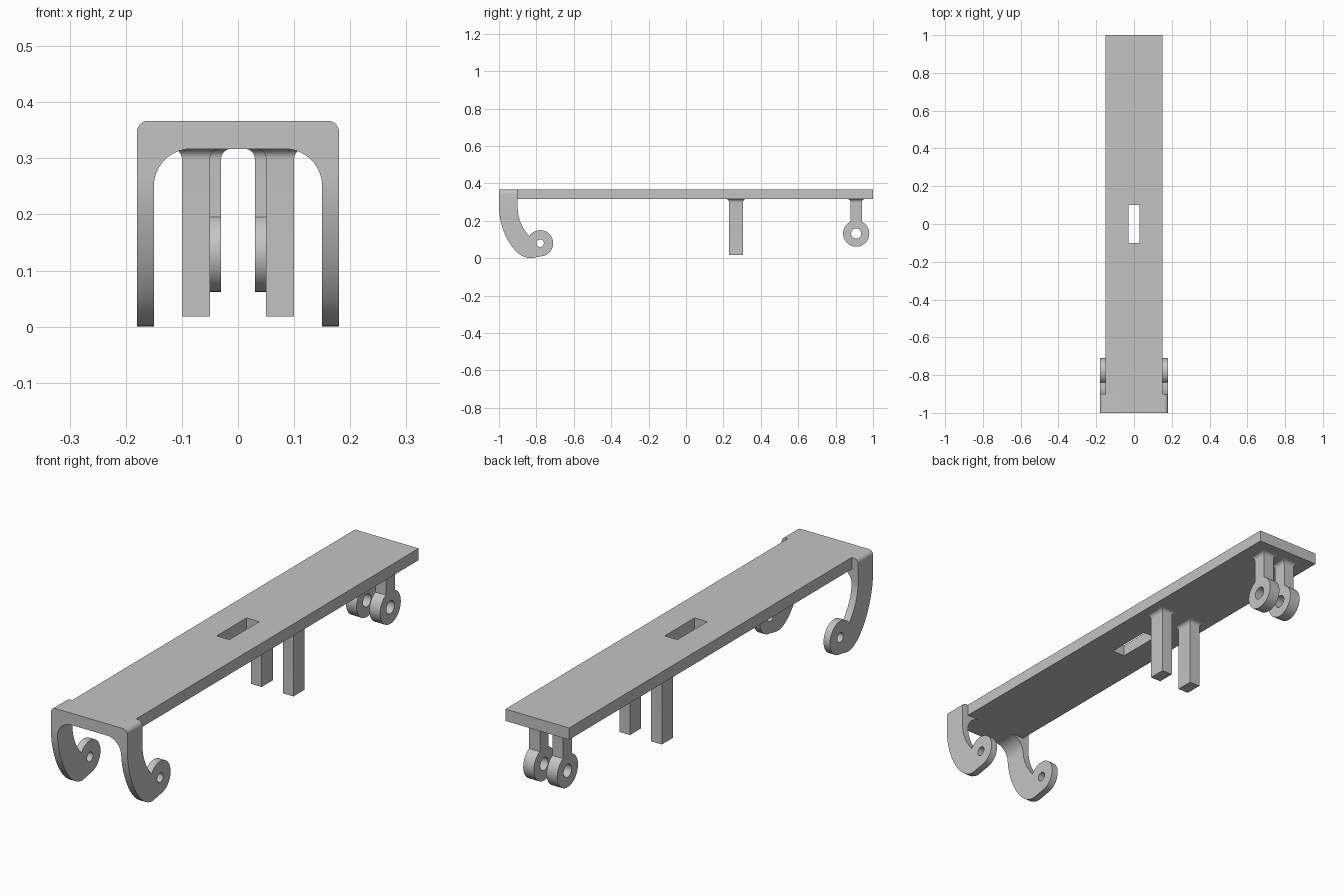
import bpy, bmesh, math
from mathutils import Vector

cube = bpy.data.objects.get("Cube")
if cube:
    bpy.data.objects.remove(cube, do_unlink=True)

GREY = (0.55, 0.55, 0.55, 1)
mat = bpy.data.materials.new("plain grey")
mat.use_nodes = True
mat.diffuse_color = GREY
mat.node_tree.nodes["Principled BSDF"].inputs["Base Color"].default_value = GREY

TOP, UNDER = 0.367, 0.317


def finish(name, bm):
    bmesh.ops.recalc_face_normals(bm, faces=bm.faces)
    mesh = bpy.data.meshes.new(name)
    bm.to_mesh(mesh)
    bm.free()
    mesh.materials.append(mat)
    obj = bpy.data.objects.new(name, mesh)
    bpy.context.collection.objects.link(obj)
    return obj


def prism(name, outline, axis, start, end):
    """Extrude a 2D outline along x (outline in yz), y (xz) or z (xy)."""
    place = {"x": lambda a, b: (start, a, b),
             "y": lambda a, b: (a, start, b),
             "z": lambda a, b: (a, b, start)}[axis]
    bm = bmesh.new()
    face = bm.faces.new([bm.verts.new(place(*p)) for p in outline])
    ext = bmesh.ops.extrude_face_region(bm, geom=[face])
    shift = Vector([end - start if a == axis else 0 for a in "xyz"])
    bmesh.ops.translate(bm, vec=shift,
                        verts=[v for v in ext["geom"] if isinstance(v, bmesh.types.BMVert)])
    return finish(name, bm)


def rect(a0, a1, b0, b1):
    return [(a0, b0), (a1, b0), (a1, b1), (a0, b1)]


def arc(ca, cb, r, deg0, deg1, n):
    angles = [math.radians(deg0 + (deg1 - deg0) * i / n) for i in range(n + 1)]
    return [(ca + r * math.cos(t), cb + r * math.sin(t)) for t in angles]


def circle(ca, cb, r, n=48):
    return arc(ca, cb, r, 0, 360, n)[:-1]


def bezier(p0, p1, p2, p3, n=20):
    pts = []
    for i in range(n + 1):
        t = i / n
        s = 1 - t
        pts.append(tuple(s**3 * a + 3 * s * s * t * b + 3 * s * t * t * c + t**3 * d
                         for a, b, c, d in zip(p0, p1, p2, p3)))
    return pts


def activate(obj):
    bpy.ops.object.select_all(action="DESELECT")
    obj.select_set(True)
    bpy.context.view_layer.objects.active = obj


def combine(obj, cutter, operation):
    mod = obj.modifiers.new("cut", "BOOLEAN")
    mod.object, mod.operation, mod.solver = cutter, operation, "EXACT"
    activate(obj)
    bpy.ops.object.modifier_apply(modifier=mod.name)
    bpy.data.objects.remove(cutter, do_unlink=True)


def smooth(obj):
    activate(obj)
    bpy.ops.object.shade_smooth_by_angle(angle=math.radians(30))


def mirror(obj):
    mod = obj.modifiers.new("other side", "MIRROR")
    mod.use_axis[0] = True
    smooth(obj)


def flared_post(name, x0, x1, y0, y1, z0, r=0.018, n=8):
    """Square post whose top spreads into the deck with a concave fillet."""
    levels = [(0, z0)]
    for i in range(n + 1):
        t = math.pi / 2 * i / n
        levels.append((r * (1 - math.cos(t)), UNDER - r + r * math.sin(t)))
    bm = bmesh.new()
    rings = [[bm.verts.new((x, y, z)) for x, y in rect(x0 - g, x1 + g, y0 - g, y1 + g)]
             for g, z in levels]
    for low, high in zip(rings, rings[1:]):
        for i in range(4):
            j = (i + 1) % 4
            bm.faces.new((low[i], low[j], high[j], high[i]))
    bm.faces.new(rings[0])
    bm.faces.new(rings[-1])
    mirror(finish(name, bm))


# Long deck with its slot
deck = prism("deck", rect(-0.15, 0.15, -0.9, 1), "z", UNDER, TOP)
combine(deck, prism("slot_cutter", rect(-0.03, 0.03, -0.1, 0.1), "z", 0.2, 0.5), "DIFFERENCE")

# Front bracket: arch seen from the front, trimmed to a hook seen from the side
right_half = ([(0.15, -0.05), (0.18, -0.05)] + arc(0.16, TOP - 0.02, 0.02, 0, 90, 8))
inner = arc(0.083, 0.25, 0.067, 90, 0, 14)
half = right_half[::-1] + inner[::-1]
arch = (inner + right_half + [(-x, z) for x, z in right_half[::-1]]
        + [(-x, z) for x, z in inner[::-1]])
bracket = prism("front_hook_bracket", arch, "y", -1.1, -0.6)

EYE_Y, EYE_Z, EYE_R = -0.78, 0.08, 0.07
curl = arc(EYE_Y, EYE_Z, EYE_R, -75, 147, 36)
hook = ([(-0.9, 0.45), (-1, 0.45)]
        + bezier((-1, 0.27), (-1, 0.16), (-0.925, 0), (-0.83, 0))
        + curl
        + bezier(curl[-1], (-0.875, 0.16), (-0.9, 0.21), (-0.9, 0.27))[1:])
combine(bracket, prism("hook_cutter", hook, "x", -0.3, 0.3), "INTERSECT")
combine(bracket, prism("hole_cutter", circle(EYE_Y, EYE_Z, 0.02, 32), "x", -0.4, 0.4),
        "DIFFERENCE")
smooth(bracket)

# Middle legs
flared_post("middle_leg", 0.05, 0.1, 0.23, 0.305, 0.018)

# Rear lugs: stem and pierced round eye
flared_post("rear_lug_stem", 0.03, 0.08, 0.88, 0.94, 0.19)
eye = prism("rear_lug_eye", circle(0.91, 0.132, 0.07), "x", 0.03, 0.08)
combine(eye, prism("eye_cutter", circle(0.91, 0.132, 0.027), "x", 0, 0.2), "DIFFERENCE")
mirror(eye)
